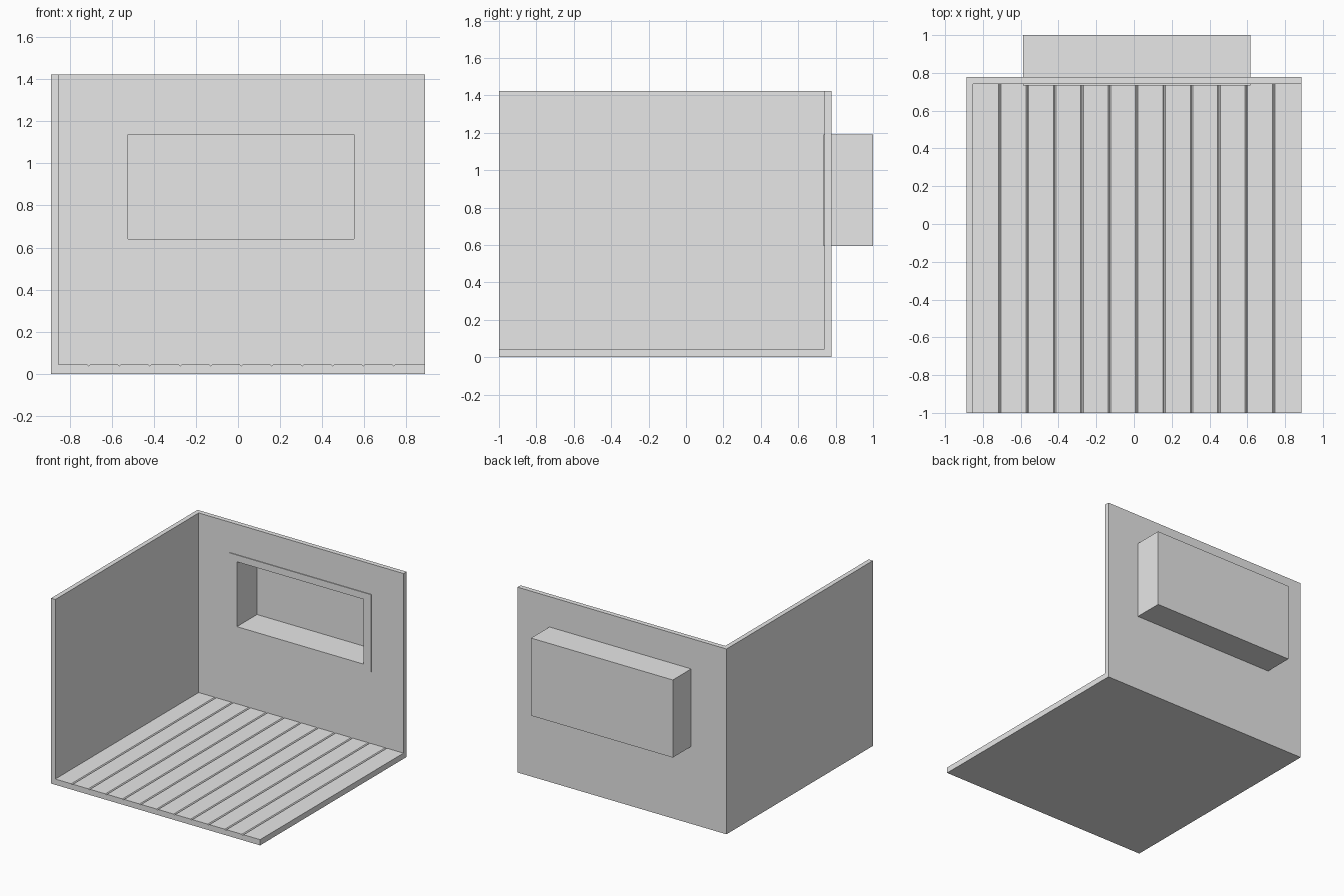
import bpy
import bmesh
from mathutils import Vector

if "Cube" in bpy.data.objects:
    bpy.data.objects.remove(bpy.data.objects["Cube"], do_unlink=True)

GREY = (0.8, 0.8, 0.8, 1.0)
plaster = bpy.data.materials.new("plain grey")
plaster.use_nodes = True
plaster.diffuse_color = GREY
plaster.node_tree.nodes["Principled BSDF"].inputs["Base Color"].default_value = GREY


def prism(name, profile, y0, y1):
    """Extrude an x-z outline from y0 to y1."""
    bm = bmesh.new()
    face = bm.faces.new([bm.verts.new((x, y0, z)) for x, z in profile])
    grown = bmesh.ops.extrude_face_region(bm, geom=[face])["geom"]
    verts = [g for g in grown if isinstance(g, bmesh.types.BMVert)]
    bmesh.ops.translate(bm, verts=verts, vec=Vector((0, y1 - y0, 0)))
    bmesh.ops.recalc_face_normals(bm, faces=bm.faces)
    mesh = bpy.data.meshes.new(name)
    bm.to_mesh(mesh)
    bm.free()
    mesh.materials.append(plaster)
    obj = bpy.data.objects.new(name, mesh)
    bpy.context.collection.objects.link(obj)
    return obj


def box(name, x0, x1, y0, y1, z0, z1):
    return prism(name, [(x0, z0), (x1, z0), (x1, z1), (x0, z1)], y0, y1)


def cut(target, cutter):
    """Subtract the cutter, bake the result and drop the cutter."""
    mod = target.modifiers.new("cut", 'BOOLEAN')
    mod.operation = 'DIFFERENCE'
    mod.solver = 'EXACT'
    mod.object = cutter
    bpy.context.view_layer.update()
    graph = bpy.context.evaluated_depsgraph_get()
    baked = bpy.data.meshes.new_from_object(target.evaluated_get(graph))
    target.modifiers.clear()
    target.data = baked
    bpy.data.objects.remove(cutter, do_unlink=True)


# Room shell: floor, side wall and back wall in one block
room = box("room_shell", -0.888, 0.888, -1.0, 0.777, 0.0, 1.423)

# Hollow of the room, with ridges below it that carve the floorboard grooves
FLOOR, HALF, DEPTH = 0.044, 0.007, 0.007
hollow = [(-0.852, FLOOR)]
for i in range(11):
    x = -0.71 + 0.145 * i
    hollow += [(x - HALF, FLOOR), (x, FLOOR - DEPTH), (x + HALF, FLOOR)]
hollow += [(1.2, FLOOR), (1.2, 2.0), (-0.852, 2.0)]
cut(room, prism("room_hollow", hollow, -1.2, 0.74))

# Hole in the back wall, hidden behind the window frame
cut(room, box("wall_hole", -0.56, 0.585, 0.6, 0.9, 0.62, 1.165))

# Window box that sticks out behind, with a deep recess open to the room
window = box("window_box", -0.588, 0.616, 0.734, 1.0, 0.594, 1.19)
cut(window, box("window_recess", -0.523, 0.552, 0.6, 0.978, 0.64, 1.138))
